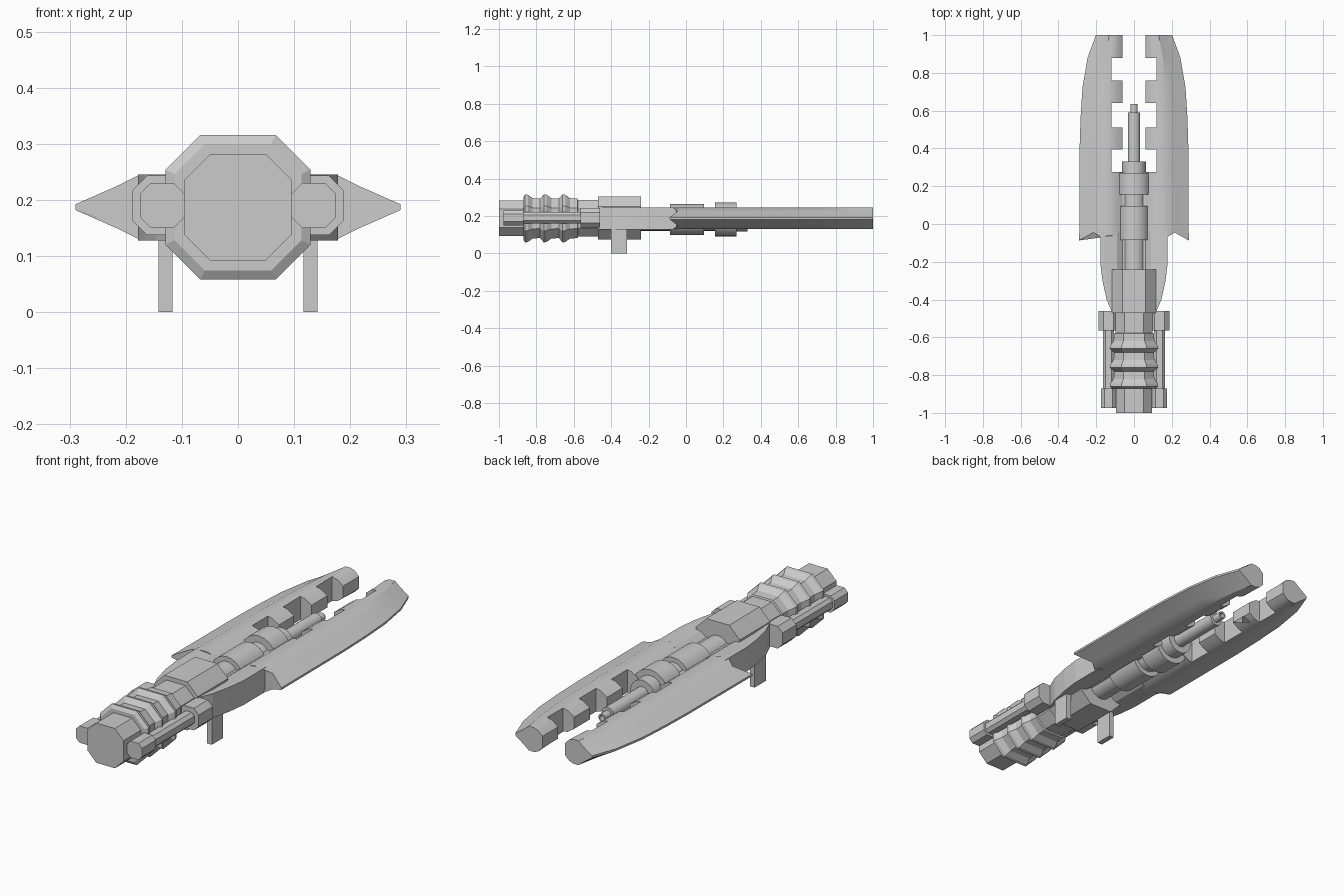
import bpy, bmesh, math
from mathutils import Matrix

if "Cube" in bpy.data.objects:
    bpy.data.objects.remove(bpy.data.objects["Cube"])


def finish(name, bm, smooth=False):
    bmesh.ops.recalc_face_normals(bm, faces=bm.faces[:])
    me = bpy.data.meshes.new(name)
    bm.to_mesh(me)
    bm.free()
    ob = bpy.data.objects.new(name, me)
    bpy.context.collection.objects.link(ob)
    if smooth:
        bpy.ops.object.select_all(action='DESELECT')
        ob.select_set(True)
        bpy.context.view_layer.objects.active = ob
        bpy.ops.object.shade_smooth_by_angle(angle=math.radians(30))
    return ob


def loft(name, rings, smooth=False):
    """Skin a list of equal-length rings of 3D points and cap both ends."""
    bm = bmesh.new()
    vs = [[bm.verts.new(p) for p in ring] for ring in rings]
    n = len(vs[0])
    for a, b in zip(vs, vs[1:]):
        for i in range(n):
            j = (i + 1) % n
            bm.faces.new((a[i], a[j], b[j], b[i]))
    bm.faces.new(vs[0])
    bm.faces.new(vs[-1])
    return finish(name, bm, smooth)


def octagon(y, r, cx, cz):
    f = r * 0.52
    pts = [(r, -f), (r, f), (f, r), (-f, r), (-r, f), (-r, -f), (-f, -r), (f, -r)]
    return [(cx + x, y, cz + z) for x, z in pts]


def oct_loft(name, profile, cx=0, cz=0.187):
    return loft(name, [octagon(y, r, cx, cz) for y, r in profile])


def circle(y, r, cz=0.18, n=20):
    return [(r * math.cos(2 * math.pi * i / n), y, cz + r * math.sin(2 * math.pi * i / n))
            for i in range(n)]


def box(name, x0, x1, y0, y1, z0, z1):
    bm = bmesh.new()
    bmesh.ops.create_cube(bm, size=1)
    bmesh.ops.scale(bm, verts=bm.verts, vec=(x1 - x0, y1 - y0, z1 - z0))
    bmesh.ops.translate(bm, verts=bm.verts,
                        vec=((x0 + x1) / 2, (y0 + y1) / 2, (z0 + z1) / 2))
    return finish(name, bm)


def mirror(ob):
    # mirror across the x = 0 plane
    bm = bmesh.new()
    bm.from_mesh(ob.data)
    geom = bm.verts[:] + bm.edges[:] + bm.faces[:]
    new = bmesh.ops.duplicate(bm, geom=geom)['geom']
    bmesh.ops.transform(bm, matrix=Matrix.Scale(-1, 4, (1, 0, 0)),
                        verts=[g for g in new if isinstance(g, bmesh.types.BMVert)])
    bmesh.ops.reverse_faces(bm, faces=[g for g in new if isinstance(g, bmesh.types.BMFace)])
    bm.to_mesh(ob.data)
    bm.free()


# Main engine: front cap, three ridges, neck
profile = [(-1.0, 0.095), (-0.87, 0.095), (-0.87, 0.113)]
for k in range(3):
    y = -0.86 + 0.1 * k
    profile += [(y, 0.129), (y + 0.015, 0.126), (y + 0.04, 0.108), (y + 0.08, 0.105)]
profile += [(-0.577, 0.098), (-0.46, 0.098)]
oct_loft("main_engine", profile)

# Octagonal block joining the engine to the hull
oct_loft("engine_block", [(-0.47, 0.116), (-0.24, 0.116)], cz=0.189)

# Side thrusters: cap, shaft, pod
thruster = oct_loft("side_thrusters",
                    [(-0.975, 0.04), (-0.87, 0.04), (-0.87, 0.03), (-0.565, 0.03),
                     (-0.565, 0.053), (-0.46, 0.053)], cx=0.135, cz=0.19)
mirror(thruster)

# Front hull halves with straight flanks
hull_outline = [(-0.47, 0.115), (-0.40, 0.145), (-0.30, 0.167), (-0.21, 0.178), (-0.04, 0.178)]
hull = loft("front_hull", [[(0.06, y, 0.157), (0.06, y, 0.215), (0.09, y, 0.236), (w - 0.02, y, 0.245),
                            (w, y, 0.245), (w, y, 0.128), (w - 0.02, y, 0.128), (0.09, y, 0.137)]
                           for y, w in hull_outline])
mirror(hull)

# Long wings with a knife outer edge, swept at the front
wing_outline = [(-0.06, 0.29), (0.40, 0.288), (0.56, 0.283), (0.72, 0.273), (0.88, 0.246), (1.0, 0.202)]
rings = []
for k, (y, w) in enumerate(wing_outline):
    s = (w - 0.06) / 0.23
    half = [(0.06, 0.028), (0.06 + 0.035 * s, 0.05), (0.06 + 0.07 * s, 0.058),
            (0.06 + 0.115 * s, 0.058), (0.06 + 0.155 * s, 0.038), (w, 0.005)]
    dy = [0, 0, 0, -0.01, 0.015, -0.027] if k == 0 else [0] * 6
    ring = [(x, y + d, 0.187 + z) for (x, z), d in zip(half, dy)]
    ring += [(x, y + d, 0.187 - z) for (x, z), d in reversed(list(zip(half, dy)))]
    rings.append(ring)
wings = loft("wings", rings, True)

# Square notches along the inner wing edge
for k, (y0, y1) in enumerate([(0.275, 0.395), (0.51, 0.64), (0.76, 0.88)]):
    cutter = box("notch_cutter", 0.0, 0.118, y0, y1, 0.0, 0.4)
    cutter.hide_render = True
    mod = wings.modifiers.new("notch", 'BOOLEAN')
    mod.operation = 'DIFFERENCE'
    mod.solver = 'EXACT'
    mod.object = cutter
    bpy.context.view_layer.objects.active = wings
    bpy.ops.object.modifier_apply(modifier=mod.name)
    bpy.data.objects.remove(cutter, do_unlink=True)
mirror(wings)

# Recessed floor between the wings
box("center_deck", -0.062, 0.062, -0.46, 0.275, 0.157, 0.215)

# Central barrel with collars and hollow muzzle
barrel = [(-0.25, 0.06), (-0.085, 0.06), (-0.085, 0.083), (0.095, 0.083), (0.095, 0.06),
          (0.155, 0.06), (0.155, 0.091), (0.27, 0.091), (0.27, 0.064), (0.33, 0.064),
          (0.33, 0.033), (0.59, 0.033), (0.59, 0.019), (0.635, 0.019), (0.635, 0.012), (0.60, 0.012)]
loft("barrel", [circle(y, r) for y, r in barrel], True)

# Landing legs
legs = box("landing_legs", 0.117, 0.142, -0.40, -0.315, 0.0, 0.15)
mirror(legs)
